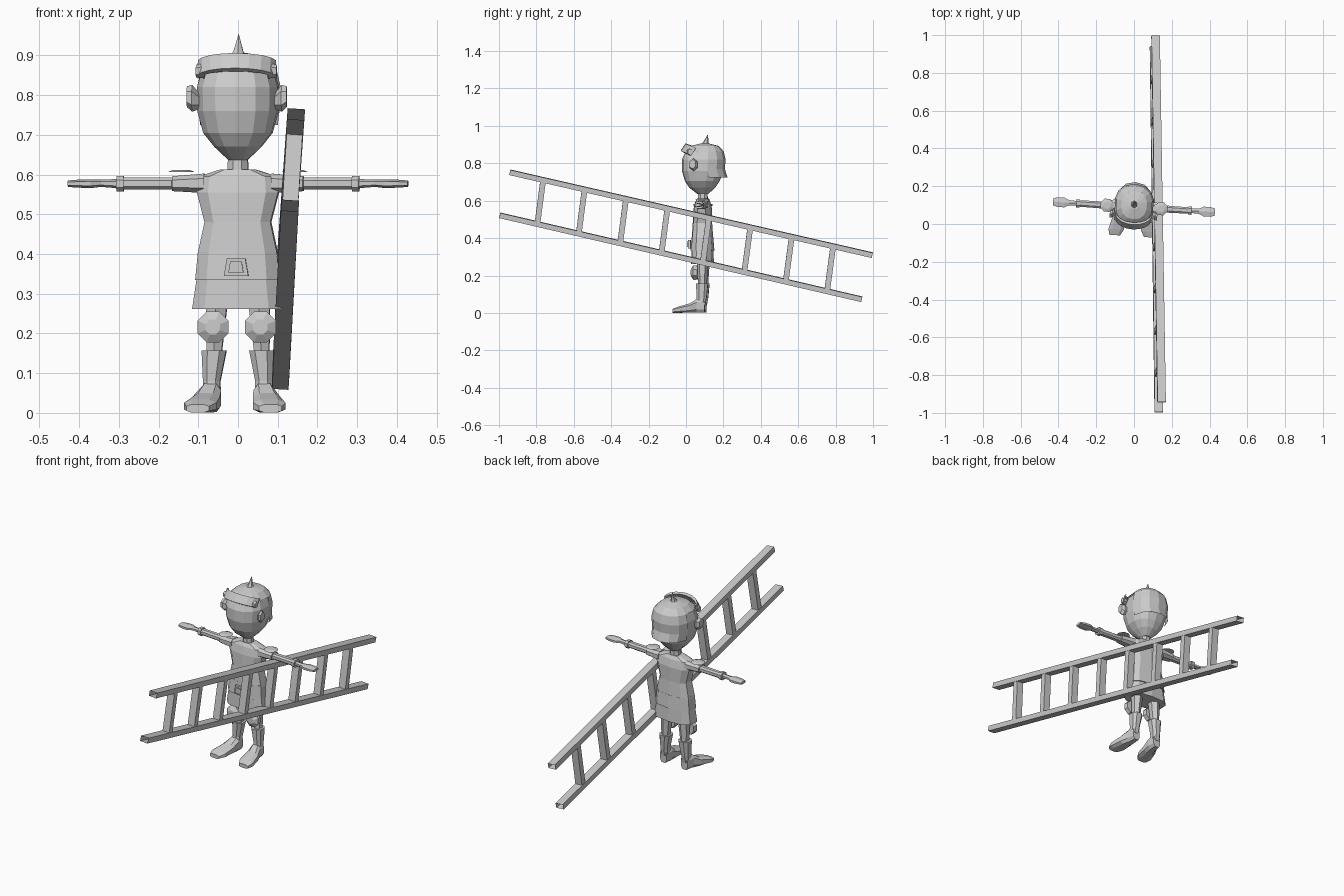
import bpy, bmesh, math
from mathutils import Matrix, Vector

if "Cube" in bpy.data.objects:
    bpy.data.objects.remove(bpy.data.objects["Cube"])

grey = bpy.data.materials.new("plain_grey")
grey.diffuse_color = (0.6, 0.6, 0.6, 1)
grey.use_nodes = True
grey.node_tree.nodes["Principled BSDF"].inputs["Base Color"].default_value = grey.diffuse_color
# the figure is turned slightly about its own upright axis
TURN = (Matrix.Translation((0, 0.09, 0)) @ Matrix.Rotation(math.radians(-3.7), 4, 'Z')
        @ Matrix.Translation((0, -0.09, 0)))


def finish(name, bm, mat=None, recalc=True):
    if mat is not None:
        bm.transform(mat)
    if recalc:
        bmesh.ops.recalc_face_normals(bm, faces=bm.faces[:])
    me = bpy.data.meshes.new(name)
    bm.to_mesh(me)
    bm.free()
    me.materials.append(grey)
    ob = bpy.data.objects.new(name, me)
    bpy.context.collection.objects.link(ob)
    return ob


def loft(name, rings, axis='Z', n=8, p=1.0, side=1, caps=True, keep=None, mat=TURN):
    """Rings are (position on axis, centre u, centre v, radius u, radius v)."""
    bm = bmesh.new()
    rows = []
    for t, cu, cv, ru, rv in rings:
        row = []
        for i in range(n):
            a = 2 * math.pi * (i + 0.5) / n
            c, s = math.cos(a), math.sin(a)
            u = cu + ru * math.copysign(abs(c) ** p, c)
            v = cv + rv * math.copysign(abs(s) ** p, s)
            x, y, z = {'X': (t, u, v), 'Y': (u, t, v), 'Z': (u, v, t)}[axis]
            row.append(bm.verts.new((x * side, y, z)))
        rows.append(row)
    for a, b in zip(rows, rows[1:]):
        for i in range(n):
            j = (i + 1) % n
            bm.faces.new((a[i], a[j], b[j], b[i]))
    if caps:
        bm.faces.new(rows[0])
        bm.faces.new(rows[-1])
    bmesh.ops.recalc_face_normals(bm, faces=bm.faces[:])
    if keep:
        drop = [f for f in bm.faces if not keep(f.calc_center_median())]
        bmesh.ops.delete(bm, geom=drop, context='FACES')
    return finish(name, bm, mat, recalc=not keep)


def bar(name, a, b, w, h, side_dir, open_ends=False):
    """Rectangular bar from a to b, w along side_dir and h across it."""
    a, b = Vector(a), Vector(b)
    d = (b - a).normalized()
    s = (side_dir - d * side_dir.dot(d)).normalized()
    m = Matrix((s * w, d * (b - a).length, s.cross(d) * h)).transposed().to_4x4()
    bm = bmesh.new()
    bmesh.ops.create_cube(bm, size=1)
    if open_ends:
        bmesh.ops.delete(bm, geom=[f for f in bm.faces if abs(f.normal.y) > 0.9], context='FACES_ONLY')
    return finish(name, bm, Matrix.Translation((a + b) / 2) @ m)


# ladder: two hollow rails and eight rungs
up_a, up_b = Vector((0.146, -0.942, 0.752)), Vector((0.114, 0.996, 0.309))
lo_a, lo_b = Vector((0.131, -0.996, 0.522)), Vector((0.106, 0.940, 0.073))
across = (up_b - up_a).cross(up_a - lo_a).normalized()
bar("ladder_upper_rail", up_a, up_b, 0.044, 0.028, across, True)
bar("ladder_lower_rail", lo_a, lo_b, 0.044, 0.028, across, True)
for i in range(8):
    f = 0.092 + i * 0.1143
    bar("ladder_rung", lo_a.lerp(lo_b, 0.012 + f * 1.0), up_a.lerp(up_b, f), 0.040, 0.030, across)

# head and neck
head = [(.637, 0, .09, .025, .030), (.67, 0, .087, .060, .070), (.705, 0, .087, .088, .093),
        (.76, 0, .090, .103, .112), (.82, 0, .092, .104, .114), (.86, 0, .096, .092, .100),
        (.888, 0, .10, .062, .068), (.898, 0, .10, .02, .02)]
loft("head", head, n=14, p=0.85)
loft("neck", [(.59, 0, .09, .030, .030), (.65, 0, .09, .026, .026)])

# hair shell over the crown and the back, with a flared nape and a spike
hair = [(.725, 0, .092, .100, .130), (.77, 0, .09, .106, .118), (.82, 0, .092, .108, .120),
        (.864, 0, .096, .097, .106), (.893, 0, .10, .068, .075), (.906, 0, .10, .022, .022)]
loft("hair", hair, n=14, p=0.85, keep=lambda c: (c.y > 0.1 and c.z > 0.72) or c.z > 0.845)
loft("hair_spike", [(.89, 0, .10, .030, .034), (.91, 0, .105, .014, .016),
                    (.935, 0, .112, .006, .007), (.953, 0, .115, .001, .001)], n=6)

# headband arching over the forehead
bm = bmesh.new()
rows = []
for i in range(9):
    a = math.radians(-80 + 20 * i)
    base = Vector((0.100 * math.sin(a), 0.045 - 0.062 * math.cos(a), 0.838 + 0.022 * math.cos(a)))
    rows.append([bm.verts.new(base + Vector(o)) for o in
                 ((0, 0, 0), (0, -.012, .008), (0, .013, .046), (0, .025, .038))])
for a, b in zip(rows, rows[1:]):
    for k in range(4):
        bm.faces.new((a[k], a[(k + 1) % 4], b[(k + 1) % 4], b[k]))
bm.faces.new(rows[0])
bm.faces.new(rows[-1])
finish("headband", bm, TURN)

# tunic, belt section and skirt
loft("tunic", [(.395, 0, .088, .105, .058), (.48, 0, .088, .086, .052), (.555, 0, .09, .106, .050),
               (.595, 0, .09, .102, .040), (.613, 0, .09, .045, .030)], n=10, p=0.7)
loft("belt_section", [(.335, 0, .088, .110, .064), (.405, 0, .088, .103, .058)], n=10, p=0.7)
loft("skirt", [(.262, 0, .088, .118, .062), (.34, 0, .088, .106, .058)], n=10, p=0.7)
for name, y, r in (("buckle_frame", .019, 1.0), ("buckle_plate", .013, 0.62)):
    bm = bmesh.new()
    bmesh.ops.create_cube(bm, size=1)
    for v in bm.verts:
        taper = 0.062 if v.co.z < 0 else 0.046
        v.co = (v.co.x * taper * r, y + v.co.y * 0.012, 0.367 + v.co.z * 0.046 * r)
    finish(name, bm, TURN)

for side, word in ((-1, "left"), (1, "right")):
    # ears and band clasps
    loft(word + "_ear", [(.095, .055, .785, .014, .020), (.113, .048, .792, .024, .034),
                         (.126, .043, .796, .018, .026)], 'X', n=6, side=side)
    loft(word + "_band_clasp", [(.080, .025, .862, .018, .020), (.102, .028, .860, .014, .016)],
         'X', n=6, side=side)
    # arms with shoulder plates, cuffs and flat hands
    loft(word + "_shoulder_plate", [(.606, .143, .09, .037, .037), (.612, .143, .09, .020, .020)], side=side)
    loft(word + "_sleeve", [(.085, .09, .578, .036, .026), (.165, .09, .577, .028, .020),
                            (.166, .09, .577, .020, .016), (.296, .09, .577, .018, .016)], 'X', p=0.8, side=side)
    loft(word + "_cuff", [(.288, .09, .577, .023, .021), (.306, .09, .577, .023, .021)], 'X', p=0.8, side=side)
    loft(word + "_hand", [(.30, .09, .577, .014, .012), (.345, .09, .578, .016, .009),
                          (.370, .09, .577, .030, .011), (.405, .09, .577, .029, .010),
                          (.429, .09, .577, .022, .008)], 'X', n=6, side=side)
    # legs, knee pads, boots and feet
    loft(word + "_leg", [(.14, .060, .092, .020, .024), (.20, .058, .092, .026, .026),
                         (.30, .052, .092, .032, .034)], n=6, side=side)
    loft(word + "_knee_pad", [(.030, .060, .216, .020, .020), (.044, .060, .216, .042, .042),
                              (.066, .060, .216, .038, .038)], 'Y', side=side)
    loft(word + "_boot", [(.04, .066, .082, .024, .026), (.08, .066, .088, .023, .028),
                          (.157, .060, .09, .033, .034)], n=8, p=0.8, side=side)
    loft(word + "_foot", [(-.065, .092, .011, .030, .011), (-.035, .087, .017, .043, .017),
                          (.025, .077, .026, .037, .026), (.062, .068, .038, .029, .038),
                          (.104, .066, .036, .022, .036)], 'Y', p=0.7, side=side)
